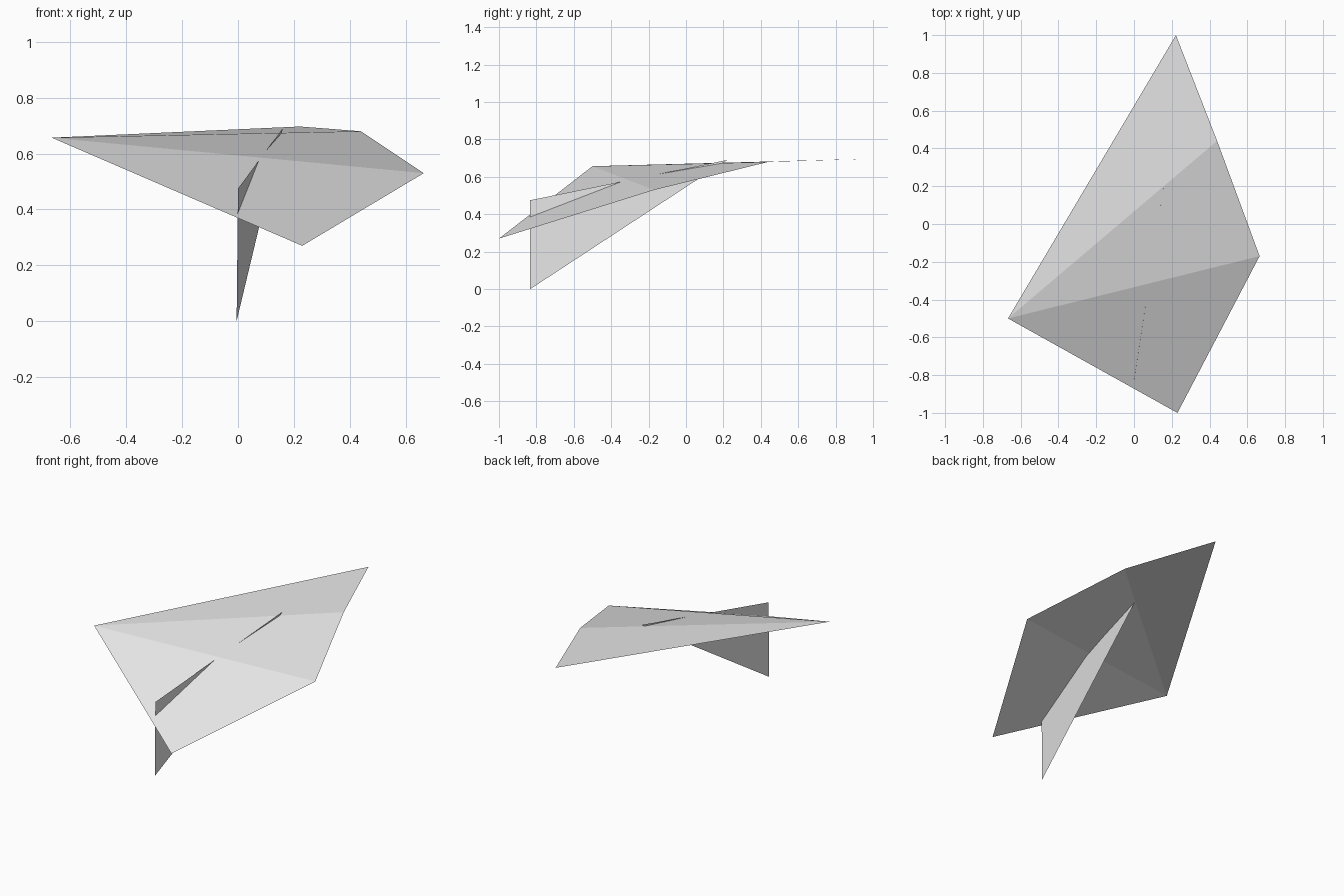
import bpy

cube = bpy.data.objects.get("Cube")
if cube:
    bpy.data.objects.remove(cube, do_unlink=True)

# Single plain grey
grey = bpy.data.materials.new("plain_grey")
grey.use_nodes = True
colour = (0.8, 0.8, 0.8, 1)
grey.diffuse_color = colour
grey.node_tree.nodes["Principled BSDF"].inputs["Base Color"].default_value = colour


def fan_sheet(name, pivot, rim):
    """Thin flat-shaded sheet: triangles fanned from the pivot along the rim."""
    faces = [(0, i, i + 1) for i in range(1, len(rim))]
    mesh = bpy.data.meshes.new(name)
    mesh.from_pydata([pivot] + rim, [], faces)
    mesh.materials.append(grey)
    obj = bpy.data.objects.new(name, mesh)
    bpy.context.collection.objects.link(obj)
    return obj


# Folded wing, creased along lines from its left-hand tip
fan_sheet("wing", (-0.667, -0.5, 0.657), [
    (0.23, -1.0, 0.27),
    (0.665, -0.17, 0.53),
    (0.44, 0.44, 0.68),
    (0.222, 1.0, 0.697),
])

# Upright keel, passing through the wing
fan_sheet("keel", (0.16, 0.22, 0.69), [
    (-0.005, -0.833, 0.0),
    (0.0, -0.833, 0.475),
])
